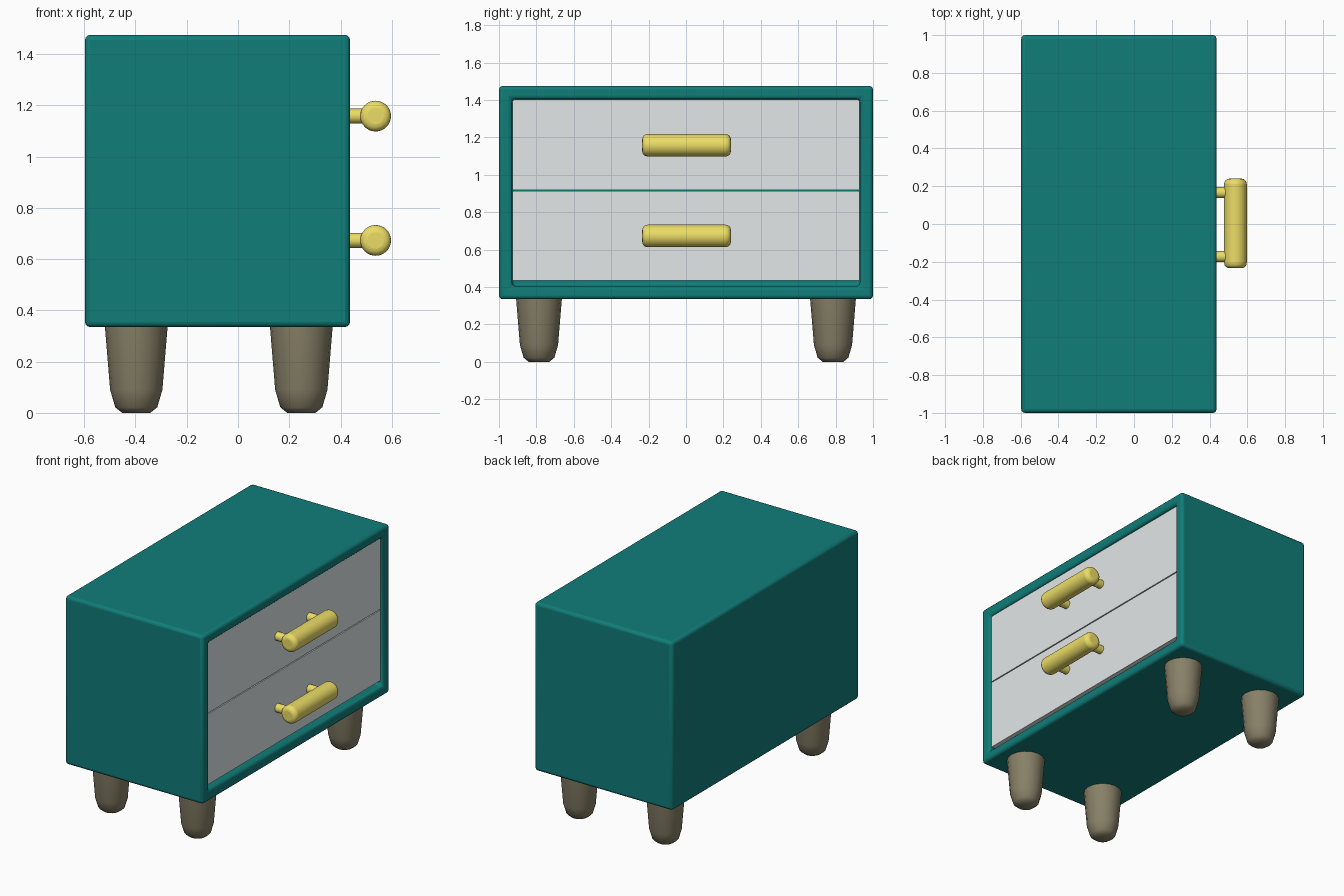
import bpy, bmesh
from math import pi
from mathutils import Matrix, Vector

if "Cube" in bpy.data.objects:
    bpy.data.objects.remove(bpy.data.objects["Cube"])


def material(name, rgb):
    m = bpy.data.materials.new(name)
    m.diffuse_color = (*rgb, 1)
    m.use_nodes = True
    m.node_tree.nodes["Principled BSDF"].inputs["Base Color"].default_value = m.diffuse_color
    return m


TEAL = material("teal paint", (0.005, 0.205, 0.19))
GOLD = material("brass", (0.84, 0.72, 0.135))
WOOD = material("leg wood", (0.246, 0.218, 0.138))
PALE = material("pale drawer paint", (0.76, 0.80, 0.80))


def finish(name, bm, mat, bevel=0, segments=3, angle=35):
    bmesh.ops.recalc_face_normals(bm, faces=bm.faces)
    me = bpy.data.meshes.new(name)
    bm.to_mesh(me)
    bm.free()
    ob = bpy.data.objects.new(name, me)
    bpy.context.collection.objects.link(ob)
    me.materials.append(mat)
    if bevel:
        mod = ob.modifiers.new("rounded edges", 'BEVEL')
        mod.width, mod.segments = bevel, segments
    bpy.ops.object.select_all(action='DESELECT')
    ob.select_set(True)
    bpy.context.view_layer.objects.active = ob
    bpy.ops.object.shade_smooth_by_angle(angle=angle * pi / 180)
    return ob


def box(lo, hi):
    lo, hi = Vector(lo), Vector(hi)
    bm = bmesh.new()
    bmesh.ops.create_cube(bm, size=1)
    bmesh.ops.scale(bm, vec=hi - lo, verts=bm.verts)
    bmesh.ops.translate(bm, vec=(lo + hi) / 2, verts=bm.verts)
    return bm


def rod(bm, centre, radius, length, axis, sides=32):
    rot = Matrix.Rotation(pi / 2, 4, 'Y' if axis == 'X' else 'X')
    bmesh.ops.create_cone(bm, cap_ends=True, segments=sides, radius1=radius, radius2=radius,
                          depth=length, matrix=Matrix.Translation(centre) @ rot)


# Cabinet: box hollowed out from its +x side, leaving a rounded rim
bm = box((-0.597, -1, 0.335), (0.437, 1, 1.475))
opening = max(bm.faces, key=lambda f: f.calc_center_median().x)
bmesh.ops.inset_individual(bm, faces=[opening], thickness=0.07, use_even_offset=True)
walls = bmesh.ops.extrude_discrete_faces(bm, faces=[opening])
bmesh.ops.translate(bm, vec=(-0.95, 0, 0), verts=walls["faces"][0].verts)
finish("cabinet", bm, TEAL, bevel=0.02)

# Two stacked drawers, each with a bar handle on two posts
for level, z0, z1, handle_z in (("upper", 0.920, 1.403, 1.158), ("lower", 0.436, 0.913, 0.673)):
    finish(level + "_drawer", box((-0.45, -0.928, z0), (0.417, 0.928, z1)), PALE)

    bm = bmesh.new()
    rod(bm, (0.537, 0.003, handle_z), 0.06, 0.474, 'Y')
    finish(level + "_handle_bar", bm, GOLD, bevel=0.028, segments=4)

    bm = bmesh.new()
    for y in (-0.173, 0.166):
        rod(bm, (0.455, y, handle_z), 0.029, 0.13, 'X', 20)
    finish(level + "_handle_posts", bm, GOLD)

# Tapered legs with rounded feet: (radius, height) profile spun around z
PROFILE = [(0, 0), (0.055, 0), (0.082, 0.022), (0.102, 0.09), (0.123, 0.345), (0, 0.345)]
for end, x in (("left", -0.397), ("right", 0.247)):
    for side, y in (("front", -0.786), ("back", 0.786)):
        bm = bmesh.new()
        vs = [bm.verts.new((r, 0, z)) for r, z in PROFILE]
        es = [bm.edges.new(pair) for pair in zip(vs, vs[1:])]
        bmesh.ops.spin(bm, geom=vs + es, cent=(0, 0, 0), axis=(0, 0, 1), angle=2 * pi, steps=16)
        bmesh.ops.remove_doubles(bm, verts=bm.verts, dist=1e-4)
        bmesh.ops.translate(bm, vec=(x, y, 0), verts=bm.verts)
        finish(f"{side}_{end}_leg", bm, WOOD, angle=45)
